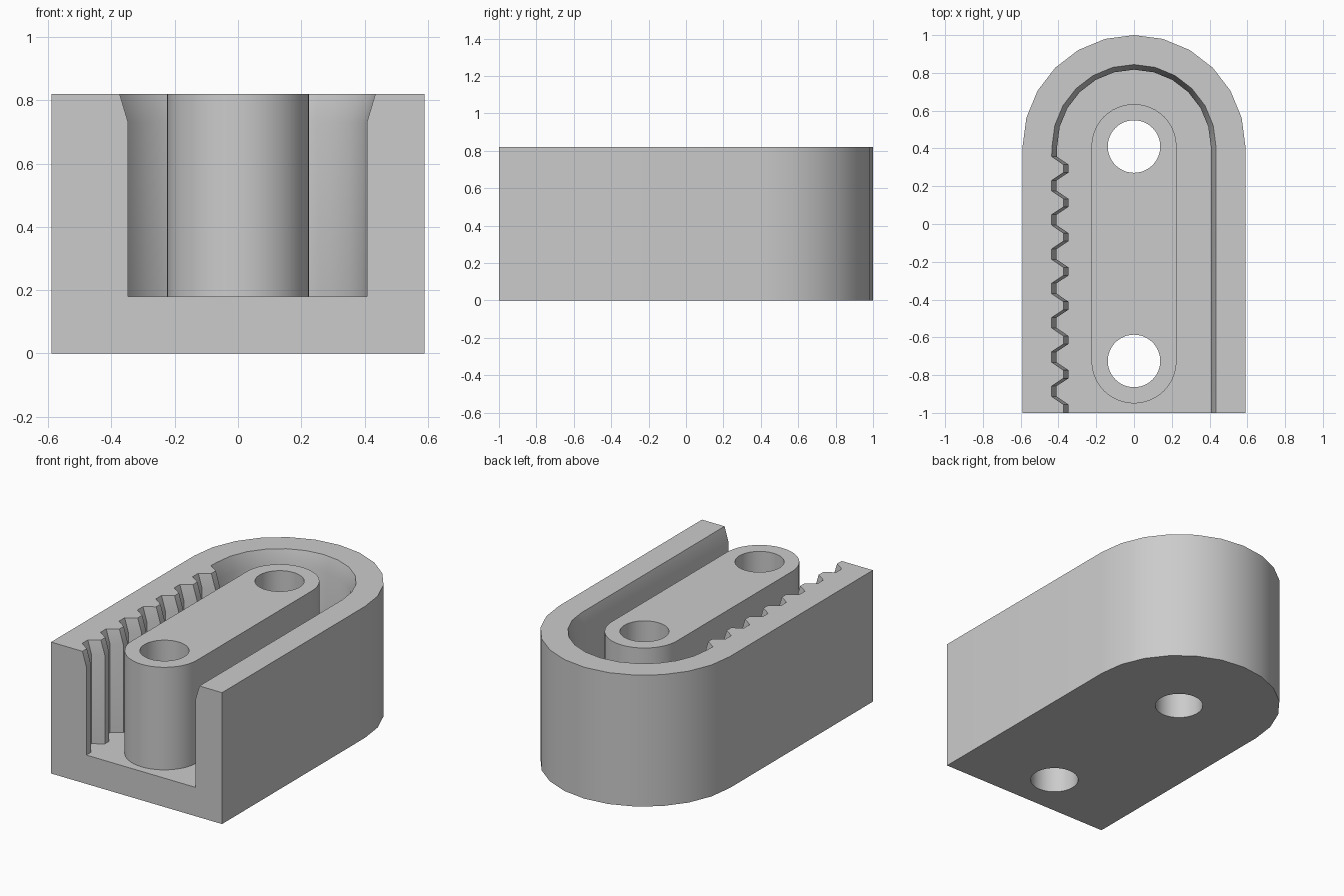
import bpy, bmesh
from math import sin, cos, pi, radians

default = bpy.data.objects.get("Cube")
if default:
    bpy.data.objects.remove(default, do_unlink=True)

HEIGHT, FLOOR, FLARE_Z = 0.82, 0.18, 0.73
BACK_Y, FRONT_Y = 0.41, -0.725     # centres of the two holes
FLARE = 0.027

grey = bpy.data.materials.new("light grey plastic")
grey.use_nodes = True
grey.diffuse_color = (0.6, 0.6, 0.6, 1)
grey.node_tree.nodes["Principled BSDF"].inputs["Base Color"].default_value = (0.6, 0.6, 0.6, 1)


def arc(r, cy, start, end, steps):
    angles = [start + (end - start) * i / steps for i in range(steps + 1)]
    return [(r * cos(a), cy + r * sin(a)) for a in angles]


def loft(name, sections):
    """Solid through a list of (z, outline) with matching point counts."""
    bm = bmesh.new()
    rings = [[bm.verts.new((x, y, z)) for x, y in pts] for z, pts in sections]
    for low, high in zip(rings, rings[1:]):
        n = len(low)
        for i in range(n):
            j = (i + 1) % n
            bm.faces.new((low[i], low[j], high[j], high[i]))
    bm.faces.new(rings[0][::-1])
    bm.faces.new(rings[-1])
    bmesh.ops.recalc_face_normals(bm, faces=bm.faces)
    mesh = bpy.data.meshes.new(name)
    bm.to_mesh(mesh)
    bm.free()
    mesh.materials.append(grey)
    obj = bpy.data.objects.new(name, mesh)
    bpy.context.collection.objects.link(obj)
    return obj


def cut(target, cutter):
    """Subtract cutter from target and discard it."""
    mod = target.modifiers.new("cut", 'BOOLEAN')
    mod.operation, mod.solver, mod.object = 'DIFFERENCE', 'EXACT', cutter
    bpy.ops.object.select_all(action='DESELECT')
    bpy.context.view_layer.objects.active = target
    target.select_set(True)
    bpy.ops.object.modifier_apply(modifier=mod.name)
    bpy.data.objects.remove(cutter, do_unlink=True)


def channel_outline(grow):
    """Straight right side, round back, toothed left side."""
    pts = [(0.407 + grow, -1.1)] + arc(0.407 + grow, BACK_Y, 0, pi, 12)
    valley, tip = -0.409 - grow, -0.347 - grow
    for i in range(8):
        y = 0.315 - i * 0.1815
        pts += [(valley, y + 0.042), (tip, y)]
        if i < 7:
            pts += [(tip, y - 0.043), (valley, y - 0.084)]
    return pts + [(tip, -1.1)]


# Housing: square front, round back
housing = loft("housing", [(z, [(-0.59, -1), (0.59, -1)] + arc(0.59, BACK_Y, 0, pi, 12))
                           for z in (0, HEIGHT)])

# Channel with flared rim, continued above the top for a clean cut
channel = loft("channel_cutter", [
    (FLOOR, channel_outline(0)),
    (FLARE_Z, channel_outline(0)),
    (2 * HEIGHT - FLARE_Z, channel_outline(2 * FLARE))])

# Central island is left standing inside the channel
island = arc(0.225, BACK_Y, 0, pi, 24) + arc(0.225, FRONT_Y, pi, 2 * pi, 24)
cut(channel, loft("island_keep", [(0, island), (1.1, island)]))
cut(housing, channel)

# Two screw holes through island and floor
for y in (BACK_Y, FRONT_Y):
    ring = arc(0.139, y, 0, 2 * pi, 48)[:-1]
    cut(housing, loft("hole_cutter", [(-0.2, ring), (1.2, ring)]))

bpy.ops.object.shade_smooth_by_angle(angle=radians(30))
